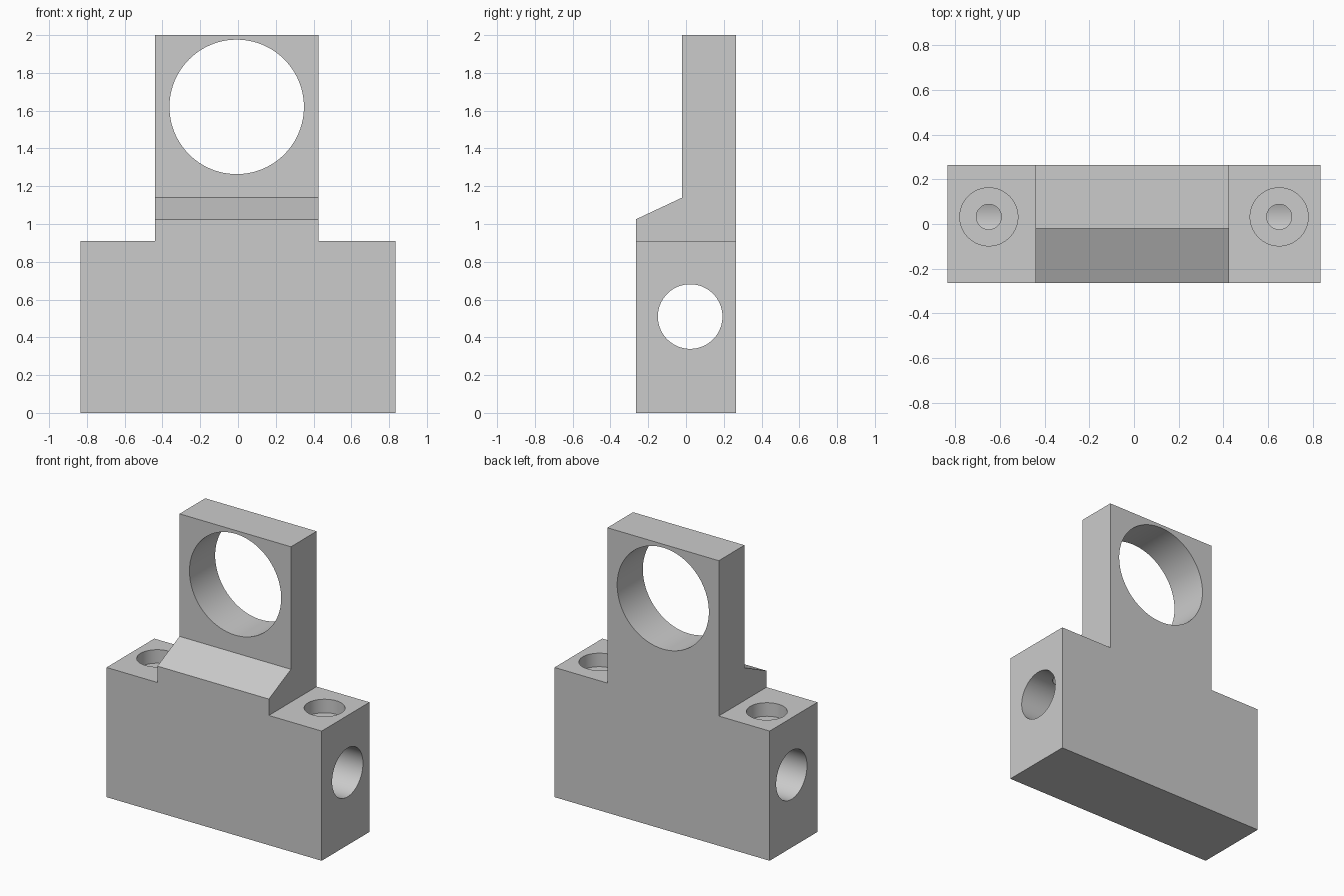
import bpy
import math

cube = bpy.data.objects.get("Cube")
if cube:
    bpy.data.objects.remove(cube, do_unlink=True)

grey = bpy.data.materials.new("plain grey")
grey.use_nodes = True
colour = (0.6, 0.6, 0.6, 1)
grey.diffuse_color = colour
grey.node_tree.nodes["Principled BSDF"].inputs["Base Color"].default_value = colour


def extrude_profile(name, profile, x0, x1):
    """Extrude a closed (y, z) side profile along x."""
    n = len(profile)
    verts = [(x, y, z) for x in (x0, x1) for y, z in profile]
    faces = [list(range(n))[::-1], list(range(n, 2 * n))]
    faces += [(i, (i + 1) % n, (i + 1) % n + n, i + n) for i in range(n)]
    mesh = bpy.data.meshes.new(name)
    mesh.from_pydata(verts, [], faces)
    mesh.materials.append(grey)
    obj = bpy.data.objects.new(name, mesh)
    bpy.context.collection.objects.link(obj)
    return obj


def cut(target, name, centre, radius, depth, rotation=(0, 0, 0)):
    """Cut a round hole with a hidden cylinder."""
    bpy.ops.mesh.primitive_cylinder_add(vertices=96, radius=radius, depth=depth,
                                        location=centre, rotation=rotation)
    cutter = bpy.context.object
    cutter.name = name
    cutter.data.materials.append(grey)
    mod = target.modifiers.new(name, "BOOLEAN")
    mod.operation = "DIFFERENCE"
    mod.solver = "EXACT"
    mod.object = cutter
    bpy.context.view_layer.objects.active = target
    bpy.ops.object.modifier_apply(modifier=name)
    bpy.data.objects.remove(cutter, do_unlink=True)


half_x, half_y, base_top = 0.835, 0.265, 0.91

# Base block, and upright plate with its sloped foot
base = extrude_profile("mounting_block", [(-half_y, 0), (half_y, 0),
                       (half_y, base_top), (-half_y, base_top)], -half_x, half_x)
plate = extrude_profile("upright_plate", [(-half_y, base_top), (half_y, base_top),
                        (half_y, 2), (-0.02, 2), (-0.02, 1.14), (-half_y, 1.025)],
                        -0.44, 0.425)

# Join both into one solid body
union = base.modifiers.new("union", "BOOLEAN")
union.operation = "UNION"
union.solver = "EXACT"
union.object = plate
bpy.context.view_layer.objects.active = base
bpy.ops.object.modifier_apply(modifier="union")
bpy.data.objects.remove(plate, do_unlink=True)
base.name = "bracket_body"

# Large ring opening and lengthwise bore
cut(base, "ring_opening", (-0.007, 0, 1.62), 0.356, 1, (math.pi / 2, 0, 0))
cut(base, "cross_bore", (0, 0.022, 0.51), 0.171, 3, (0, math.pi / 2, 0))

# Counterbored screw holes that open into the bore
for side in (-1, 1):
    x, y = side * 0.65, 0.032
    cut(base, "counterbore", (x, y, base_top), 0.13, 0.19)
    cut(base, "screw_hole", (x, y, 0.71), 0.056, 0.4)

bpy.ops.object.select_all(action="DESELECT")
base.select_set(True)
bpy.context.view_layer.objects.active = base
bpy.ops.object.shade_smooth_by_angle(angle=math.radians(30))
